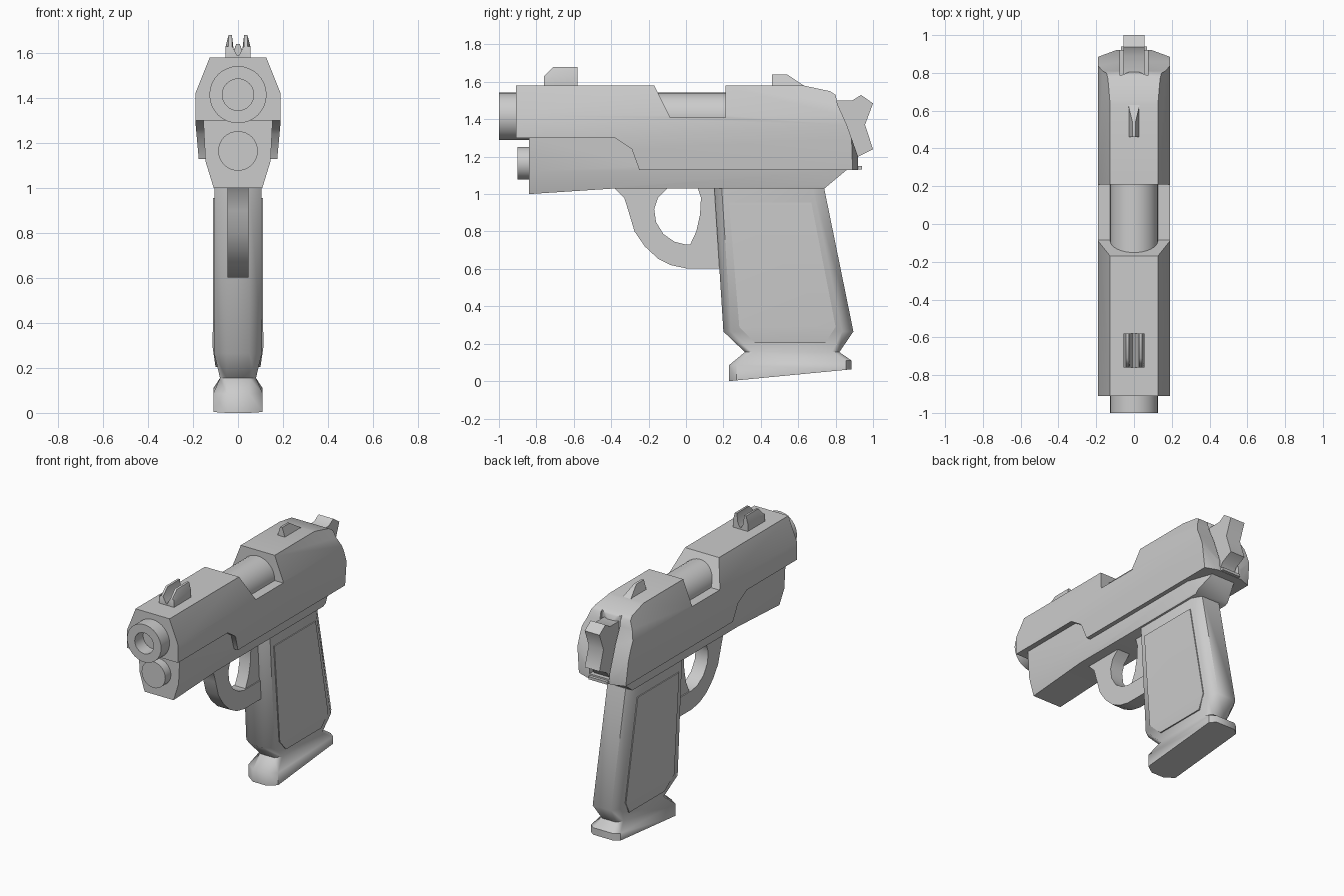
import bpy, bmesh, math

if "Cube" in bpy.data.objects:
    bpy.data.objects.remove(bpy.data.objects["Cube"])


def make(name, verts, faces):
    me = bpy.data.meshes.new(name)
    me.from_pydata(verts, [], faces)
    bm = bmesh.new()
    bm.from_mesh(me)
    bmesh.ops.recalc_face_normals(bm, faces=bm.faces)
    bm.to_mesh(me)
    bm.free()
    ob = bpy.data.objects.new(name, me)
    bpy.context.collection.objects.link(ob)
    return ob


def loft(name, rings):
    """Skin a stack of equal-length rings and cap both ends."""
    n = len(rings[0])
    verts = [p for r in rings for p in r]
    faces = [(k*n + i, k*n + (i+1) % n, (k+1)*n + (i+1) % n, (k+1)*n + i)
             for k in range(len(rings) - 1) for i in range(n)]
    faces += [tuple(range(n)), tuple(range(len(verts) - n, len(verts)))]
    return make(name, verts, faces)


def prism(name, pts, axis, lo, hi):
    """Extrude a 2D outline along axis x (y,z), y (x,z) or z (x,y)."""
    put = {'x': lambda a, b, t: (t, a, b),
           'y': lambda a, b, t: (a, t, b),
           'z': lambda a, b, t: (a, b, t)}[axis]
    return loft(name, [[put(a, b, t) for a, b in pts] for t in (lo, hi)])


def mirrored(half):
    return half + [(-a, b) for a, b in reversed(half)]


def boolean(ob, cutter, op):
    m = ob.modifiers.new("cut", 'BOOLEAN')
    m.operation, m.object, m.solver = op, cutter, 'EXACT'
    dg = bpy.context.evaluated_depsgraph_get()
    me = bpy.data.meshes.new_from_object(ob.evaluated_get(dg))
    ob.modifiers.clear()
    ob.data = me
    bpy.data.objects.remove(cutter)


def circle(r, y, z, n=32):
    return [(r*math.cos(2*math.pi*i/n), y, z + r*math.sin(2*math.pi*i/n)) for i in range(n)]


# Slide: side profile trimmed by its cross-section and rear plan taper
slide = prism("slide", [(-.91, 1.58), (-.91, 1.30), (-.38, 1.30), (-.29, 1.24), (-.25, 1.13),
                        (.92, 1.13), (.92, 1.20), (.86, 1.37), (.81, 1.48), (.80, 1.53),
                        (.77, 1.55), (.63, 1.58)], 'x', -.3, .3)
boolean(slide, prism("section", mirrored([(.125, 1.59), (.128, 1.575), (.19, 1.42), (.19, 1.30), (.172, 1.1)]),
                     'y', -1.2, 1.2), 'INTERSECT')
boolean(slide, prism("plan", mirrored([(.3, -1.2), (.3, .845), (.19, .885), (.09, .922)]),
                     'z', 1, 1.7), 'INTERSECT')
# Ejection port and hammer slot
boolean(slide, prism("port", [(-.18, 1.596), (-.17, 1.58), (-.085, 1.41), (.21, 1.41), (.21, 1.596)],
                     'x', -.4, .4), 'DIFFERENCE')
boolean(slide, prism("slot", [(-.075, 1.1), (-.075, .785), (0, .815), (.075, .785), (.075, 1.1)],
                     'z', 1.16, 1.7), 'DIFFERENCE')

# Barrel with bore, and guide rod below it
Z = 1.415
loft("barrel", [circle(.07, -.75, Z), circle(.07, -1, Z), circle(.127, -1, Z), circle(.127, .3, Z)])
loft("guide_rod", [circle(.088, -.90, 1.165), circle(.088, -.7, 1.165)])

# Frame under the slide, narrowing towards its tail
frame = prism("frame", [(-.84, 1.305), (-.84, 1.0), (-.38, 1.03), (.74, 1.03), (.86, 1.13),
                        (.86, 1.15), (-.2, 1.15), (-.25, 1.305)], 'x', -.3, .3)
boolean(frame, prism("section", mirrored([(.155, 1.32), (.145, 1.12), (.105, .99)]), 'y', -1.2, 1.2), 'INTERSECT')
boolean(frame, prism("plan", mirrored([(.3, -1.2), (.3, .6), (.15, .68), (.08, .88)]), 'z', .9, 1.5), 'INTERSECT')
prism("rear_tab", [(.8, 1.132), (.94, 1.132), (.94, 1.15), (.8, 1.15)], 'x', -.07, .07)

# Trigger guard and trigger
prism("trigger_guard", [(-.39, 1.04), (-.33, .98), (-.305, .90), (-.275, .80), (-.22, .72), (-.15, .655),
                        (-.08, .62), (0, .603), (.22, .603), (.22, .73), (0, .73), (-.06, .745),
                        (-.12, .785), (-.16, .85), (-.17, .92), (-.15, .98), (-.09, 1.04)], 'x', -.047, .047)
prism("trigger", [(.06, 1.04), (.08, .98), (.075, .89), (.055, .80), (.02, .725), (.2, .725), (.17, 1.04)],
      'x', -.04, .04)


# Grip: chamfered rings (front y, rear y, front z, rear z, half width, front and rear chamfer)
def grip_ring(y0, y1, z0, z1, w, cf, cr):
    out = mirrored([(.05, y0), (w, y0 + cf), (w, y1 - cr), (.65*w, y1)])
    return [(x, y, z0 + (z1 - z0)*(y - y0)/(y1 - y0)) for x, y in out]


loft("grip", [grip_ring(*r) for r in [
    (.15, .735, 1.05, 1.05, .104, .04, .06), (.20, .895, .265, .265, .106, .04, .06),
    (.315, .82, .155, .155, .08, .04, .04), (.23, .885, .085, .11, .11, .04, .03),
    (.23, .885, 0, .063, .11, .04, .03)]])

# Grip panels, bottom edge following the taper
panel = [(.23, .955, .1105), (.67, .955, .1105), (.80, .29, .1125), (.745, .205, .1),
         (.37, .205, .1), (.285, .29, .1125)]
for side, s in (("left", -1), ("right", 1)):
    verts = [(s*w, y, z) for y, z, w in panel] + [(s*(w - .02), y, z) for y, z, w in panel]
    make("grip_panel_" + side, verts,
         [(0, 1, 2, 5), (2, 3, 4, 5), (6, 7, 8, 11), (8, 9, 10, 11)]
         + [(i, (i+1) % 6, 6 + (i+1) % 6, 6 + i) for i in range(6)])

# Hammer
prism("hammer", [(.76, 1.50), (.888, 1.50), (.936, 1.53), (1.0, 1.485), (.957, 1.37), (1.0, 1.24),
                 (.92, 1.20), (.90, 1.165), (.76, 1.165)], 'x', -.055, .055)

# Sights: notched front block with a sloped nose, ramped rear blade
sight = mirrored([(.055, 1.57), (.055, 1.63), (.042, 1.68), (.027, 1.68), (.02, 1.62), (.004, 1.59)])
loft("front_sight", [[(x, y, min(z, top)) for x, z in sight]
                     for y, top in ((-.76, 1.63), (-.71, 1.68), (-.58, 1.68))])
loft("rear_sight", [[(s*w, y, z) for y, z, w in
                     [(.46, 1.57, .03), (.46, 1.64, .008), (.54, 1.64, .008), (.63, 1.58, .03), (.63, 1.57, .03)]]
                    for s in (-1, 1)])

# Soft shading with crisp edges
for ob in bpy.data.objects:
    ob.select_set(True)
    bpy.context.view_layer.objects.active = ob
bpy.ops.object.shade_smooth_by_angle(angle=math.radians(52))
